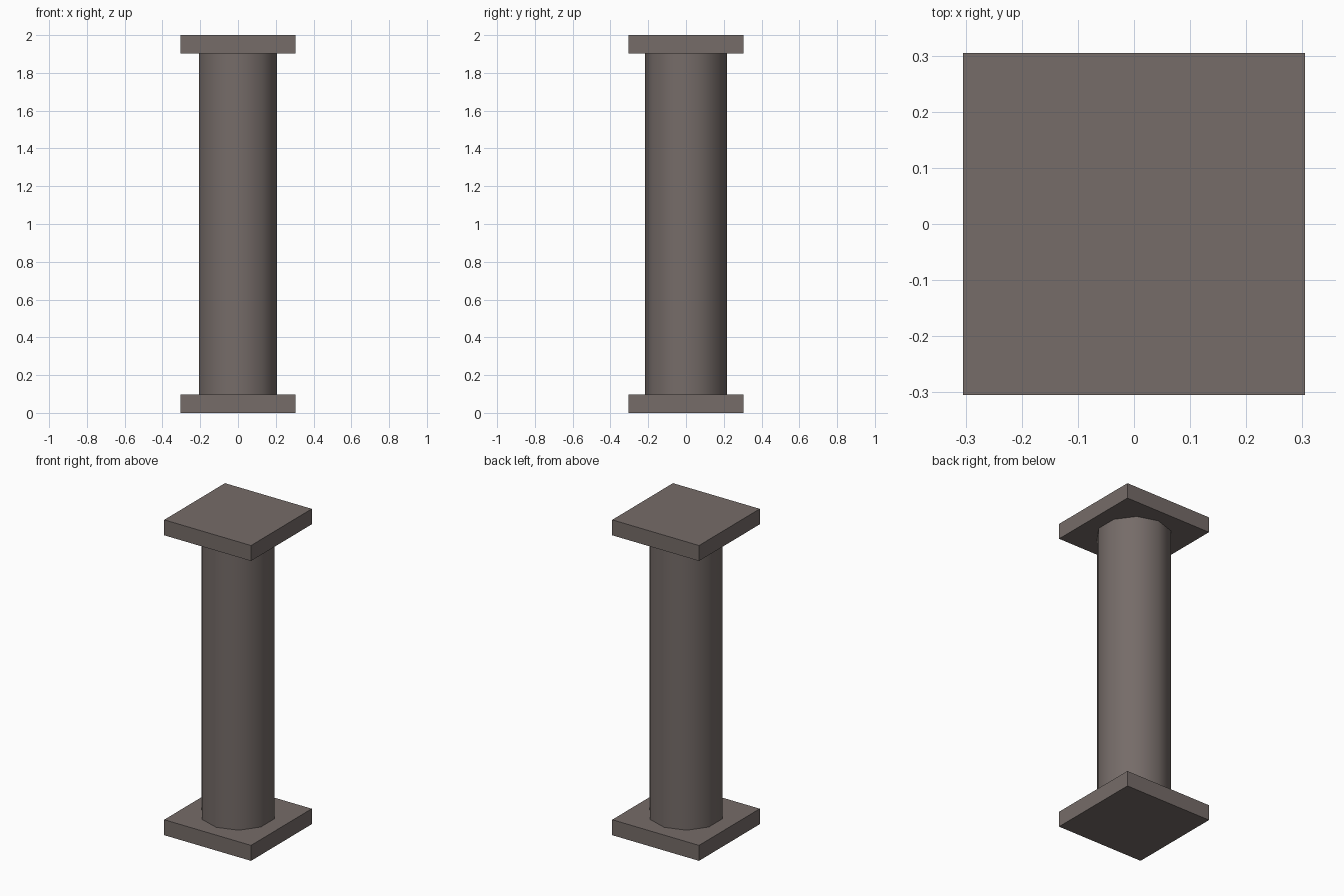
import bpy, math

if "Cube" in bpy.data.objects:
    bpy.data.objects.remove(bpy.data.objects["Cube"])

SLAB_W, SLAB_H = 0.609, 0.098
HEIGHT = 2.0
RADIUS, SIDES = 0.218, 10

stone = bpy.data.materials.new("warm_grey_stone")
stone.diffuse_color = (0.18, 0.15, 0.14, 1)
stone.use_nodes = True
stone.node_tree.nodes["Principled BSDF"].inputs["Base Color"].default_value = stone.diffuse_color


def make_prism(name, outline, z0, z1, smooth=False):
    """Extrude a counter-clockwise outline from z0 to z1."""
    n = len(outline)
    verts = [(x, y, z) for z in (z0, z1) for x, y in outline]
    faces = [(i, (i + 1) % n, (i + 1) % n + n, i + n) for i in range(n)]
    faces += [tuple(reversed(range(n))), tuple(range(n, 2 * n))]
    mesh = bpy.data.meshes.new(name)
    mesh.from_pydata(verts, [], faces)
    mesh.materials.append(stone)
    obj = bpy.data.objects.new(name, mesh)
    bpy.context.collection.objects.link(obj)
    if smooth:
        bpy.ops.object.select_all(action='DESELECT')
        obj.select_set(True)
        bpy.context.view_layer.objects.active = obj
        bpy.ops.object.shade_smooth_by_angle(angle=math.radians(50))
    return obj


# square base and capital slabs
h = SLAB_W / 2
square = [(-h, -h), (h, -h), (h, h), (-h, h)]
make_prism("base_slab", square, 0, SLAB_H)
make_prism("capital_slab", square, HEIGHT - SLAB_H, HEIGHT)

# ten-sided shaft with corners on the y axis
angles = [math.pi / 2 + 2 * math.pi * i / SIDES for i in range(SIDES)]
ring = [(RADIUS * math.cos(a), RADIUS * math.sin(a)) for a in angles]
make_prism("shaft", ring, SLAB_H, HEIGHT - SLAB_H, smooth=True)
